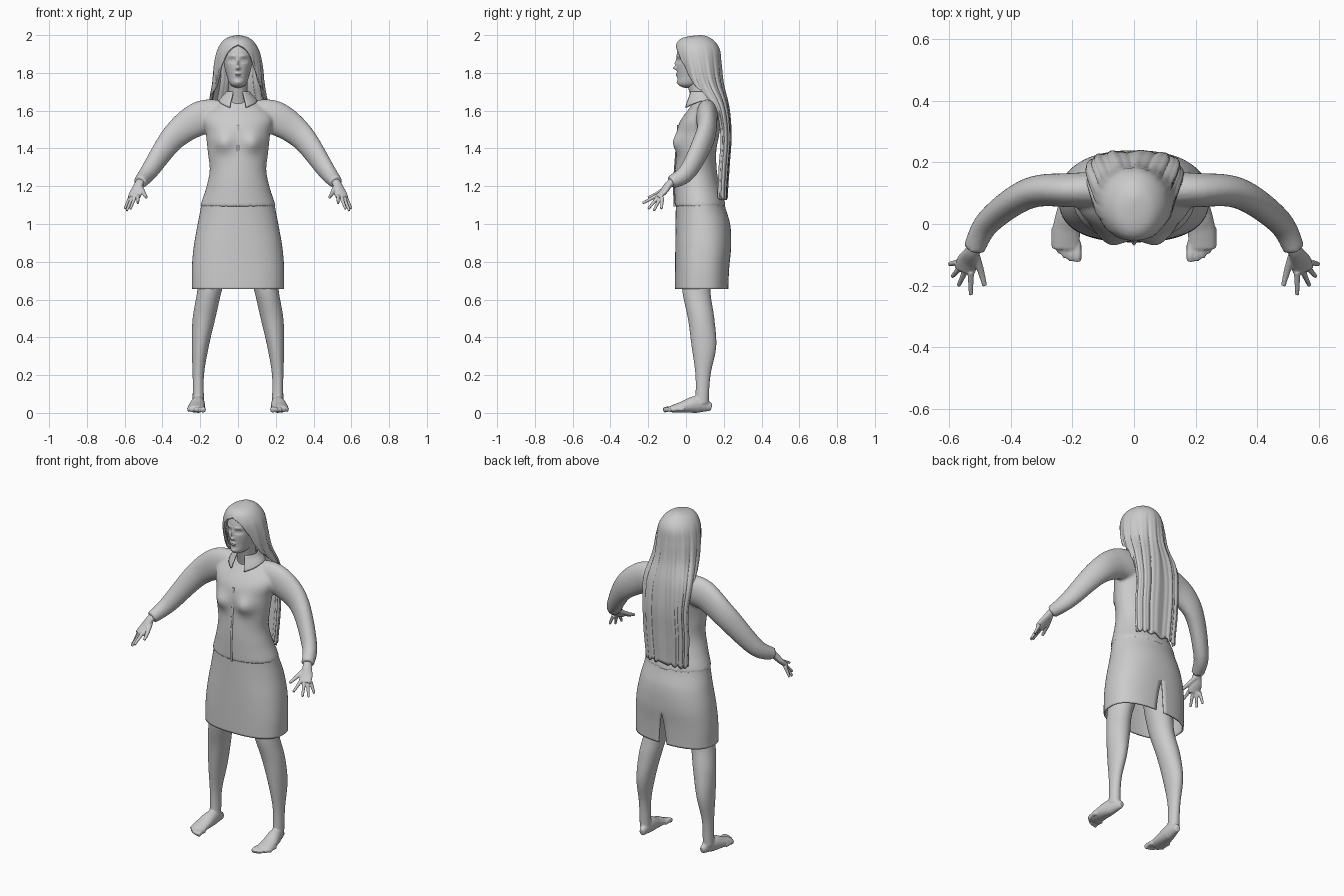
import bpy, bmesh
from math import sin, cos, pi, exp, copysign
from mathutils import Vector

cube = bpy.data.objects.get("Cube")
if cube:
    bpy.data.objects.remove(cube)

shade = 0.6
colour = (shade, shade, shade, 1)
grey = bpy.data.materials.new("plain grey")
grey.use_nodes = True
grey.diffuse_color = colour
grey.node_tree.nodes["Principled BSDF"].inputs["Base Color"].default_value = colour


def curve(values, t):
    """Smooth curve through evenly spaced numbers or vectors, for t from 0 to 1."""
    last = len(values) - 1
    start = min(int(t * last), max(last - 1, 0))
    u = t * last - start
    before, a, b, after = (values[max(0, min(last, start + step))] for step in (-1, 0, 1, 2))
    bend = (before * 2 - a * 5 + b * 4 - after) + ((a - b) * 3 + after - before) * u
    return a + (b - before + bend * u) * (u / 2)


def skin(bm, rings, closed, cap):
    count = len(rings[0])
    grid = [[bm.verts.new(point) for point in ring] for ring in rings]
    for low, high in zip(grid, grid[1:]):
        for i in range(count if closed else count - 1):
            j = (i + 1) % count
            bm.faces.new((low[i], low[j], high[j], high[i]))
    if cap:
        bm.faces.new(grid[0])
        bm.faces.new(grid[-1])


def stack(bm, bottom, top, width, far, near, centre=(0,), arc=(pi,), power=(1,),
          sides=48, layers=40, solid=True, rise=lambda t: t, warp=lambda point, angle: point):
    """Level rings whose sizes follow profile curves; an open arc is centred on the near side."""
    rings = []
    for layer in range(layers + 1):
        t = layer / layers
        z = bottom + (top - bottom) * rise(t)
        y_far, y_near = curve(far, t), curve(near, t)
        sweep, square = min(curve(arc, t), pi), curve(power, t)
        ring = []
        for i in range(sides if solid else sides + 1):
            angle = sweep * (2 * i / sides - 1)
            across, along = (copysign(abs(f) ** square, f) for f in (sin(angle), cos(angle)))
            point = Vector((curve(centre, t) + curve(width, t) * across,
                            (y_far + y_near) / 2 + (y_near - y_far) / 2 * along, z))
            ring.append(warp(point, angle))
        rings.append(ring)
    skin(bm, rings, solid, solid)


def tube(bm, points, wide, tall, side=1, sides=16, steps=24):
    """Rod along a path, with separate level and upright radii."""
    points = [Vector(point) for point in points]
    path = [curve(points, step / steps) for step in range(steps + 1)]
    rings = []
    for step, middle in enumerate(path):
        tangent = path[min(step + 1, steps)] - path[max(step - 1, 0)]
        u = tangent.cross(Vector((0, 0, 1))).normalized()
        v = u.cross(tangent).normalized()
        u *= curve(wide, step / steps)
        v *= curve(tall, step / steps)
        ring = [middle + u * cos(2 * pi * i / sides) + v * sin(2 * pi * i / sides) for i in range(sides)]
        rings.append([Vector((side * p.x, p.y, p.z)) for p in ring])
    skin(bm, rings, True, True)


def finish(name, bm, voxel=0, thick=0, mirror=False):
    bmesh.ops.remove_doubles(bm, verts=bm.verts, dist=0.0002)
    bmesh.ops.recalc_face_normals(bm, faces=bm.faces)
    mesh = bpy.data.meshes.new(name)
    bm.to_mesh(mesh)
    bm.free()
    mesh.materials.append(grey)
    part = bpy.data.objects.new(name, mesh)
    bpy.context.collection.objects.link(part)
    bpy.ops.object.select_all(action='DESELECT')
    part.select_set(True)
    bpy.context.view_layer.objects.active = part
    bpy.ops.object.shade_smooth_by_angle(angle=0.8)
    if voxel:
        blend = part.modifiers.new("blend", 'REMESH')
        blend.mode, blend.voxel_size, blend.use_smooth_shade = 'VOXEL', voxel, True
        soften = part.modifiers.new("soften", 'SMOOTH')
        soften.factor, soften.iterations = 0.5, 3
    if thick:
        shell = part.modifiers.new("thickness", 'SOLIDIFY')
        shell.thickness, shell.offset = thick, 0
    if mirror:
        part.modifiers.new("mirror", 'MIRROR').use_mirror_merge = False


def bumps(*table):
    """Mould the front with soft round bumps (x, z, spread x, spread z, depth)."""
    def warp(point, angle):
        if cos(angle) < 0:
            x, z = abs(point.x), point.z
            point.y += min(1, -3 * cos(angle)) * sum(
                depth * exp(-((x - bx) / sx) ** 2 - ((z - bz) / sz) ** 2)
                for bx, bz, sx, sz, depth in table)
        return point
    return warp


# Blouse: torso with bust, joined to both sleeves
hem = 1.09
chest = [-.06, -.06, -.05, -.04, .05]
bm = bmesh.new()
stack(bm, hem, 1.67, [.2, .17, .15, .16, .17, .18, .07], chest, [.21, .17, .16, .18, .14],
      warp=bumps((.08, 1.43, .05, .05, -.033)))
sleeve = [(.08, .11, 1.57), (.2, .11, 1.56), (.34, .1, 1.46), (.47, .01, 1.28), (.52, -.08, 1.22)]
for side in (1, -1):
    tube(bm, sleeve, [.06, .05, .035], [.085, .09, .07, .05, .035], side, sides=24)
finish("blouse", bm, voxel=.009)

# Button strip down the front of the blouse
bm = bmesh.new()
stack(bm, hem, 1.525, [.006], chest[:4], [y - .007 for y in chest[:4]], sides=12)
finish("button_strip", bm)


# Collar, dropping to a point on each side of the opening
def collar_fall(point, angle):
    drop = max(0, abs(angle) - 1.7) * (1.7 - point.z)
    point.z -= drop * .7
    point.y -= drop * .2
    return point


bm = bmesh.new()
stack(bm, 1.65, 1.7, [.1, .06], [0, .02], [.18, .15], arc=[2.7],
      layers=8, solid=False, warp=collar_fall)
finish("collar", bm, thick=.007)

# Skirt: hollow, with a tapering slit at the back
bm = bmesh.new()
stack(bm, .655, 1.11, [.24, .24, .23, .21, .19], [.22, .225, .235, .23, .2], [-.055, -.05],
      arc=[3.08, 3.11, 3.16, 3.2, 3.2], power=[.8, .85, 1], sides=80, solid=False)
finish("skirt", bm, thick=.008)

# Legs with feet and toes
bm = bmesh.new()
stack(bm, .05, .95, [.03, .03, .045, .06, .065, .08, .09], [.05, .05, .03, .01, -.02, -.02, 0],
      [.12, .13, .16, .15, .13, .15, .19], centre=[.21, .21, .2, .18, .15, .12, .1])
tube(bm, [(.2, .135, .03), (.21, .06, .045), (.22, -.02, .03), (.22, -.08, .02)],
     [.015, .035, .045, .045], [.02, .045, .03, .018])
for toe in range(5):
    x, tip, radius = .184 + .019 * toe, -.12 + .003 * toe ** 2, .014 - .001 * toe
    tube(bm, [(x, tip + .06, .018), (x, tip + .02, .02), (x, tip, .012)], [radius], [radius], sides=10)
finish("legs", bm, voxel=.005, mirror=True)

# Hands: palm, four fingers and thumb
bm = bmesh.new()
tube(bm, [(.505, -.05, 1.24), (.525, -.09, 1.21), (.54, -.12, 1.17), (.55, -.15, 1.14)],
     [.025, .025, .035, .035], [.022, .018, .014])
index_base, little_base = Vector((.53, -.155, 1.15)), Vector((.572, -.125, 1.14))
tips = [(.53, -.23, 1.11), (.57, -.2, 1.08), (.59, -.17, 1.07), (.6, -.13, 1.08)]
for finger, tip in enumerate(tips):
    base = index_base.lerp(little_base, finger / 3)
    tube(bm, [base, tip], [.011, .007], [.011, .007], sides=10)
tube(bm, [(.52, -.09, 1.2), (.5, -.145, 1.165), (.485, -.2, 1.14)], [.016, .008], [.014, .008], sides=10)
finish("hands", bm, voxel=.0035, mirror=True)

# Neck
bm = bmesh.new()
stack(bm, 1.6, 1.78, [.06, .05, .05], [.04, 0], [.15, .13], layers=8)
finish("neck", bm)

# Head: sockets, eyelids, brows, nose, lips, mouth line and chin
bm = bmesh.new()
stack(bm, 1.72, 1.985, [0, .04, .06, .075, .08, .05, 0], [0, -.04, -.045, -.05, -.045, -.02, .05],
      [0, .08, .13, .15, .16, .13, .05], sides=128, layers=90, rise=lambda t: (1 - cos(pi * t)) / 2,
      warp=bumps((.03, 1.865, .018, .01, .013), (.03, 1.865, .012, .006, -.008),
                 (.03, 1.89, .02, .007, -.005), (0, 1.85, .008, .02, -.01), (0, 1.825, .011, .009, -.019),
                 (0, 1.79, .016, .01, -.01), (0, 1.79, .02, .002, .006), (0, 1.75, .02, .01, -.005)))
finish("head", bm)


# Long hair: cap open around the face, falling in locks down the back
def locks(point, angle):
    low = max(0, min(1, (1.95 - point.z) * 5))
    wave = (sin(13 * angle) + sin(29 * angle) / 2) * .0035 * low
    point.x += wave * sin(angle)
    point.y += wave * cos(angle)
    point.z += max(0, 1.2 - point.z) * sin(17 * angle) / 9
    return point


bm = bmesh.new()
stack(bm, 1.135, 1.993, [.13, .14, .14, .15, .13, .12, .1, .06, 0],
      [.12, .12, .13, .1, 0, -.04, -.05, -.02, .08], [.21, .22, .23, .22, .19, .18, .17, .13, .08],
      arc=[1.5, 1.5, 1.5, 1.6, 2.1, 2.4, 2.8, 4, 4], power=[.7, .7, 1, 1, 1], sides=120, layers=70,
      solid=False, rise=lambda t: sin(pi / 2 * t), warp=locks)
finish("hair", bm, thick=.014)
